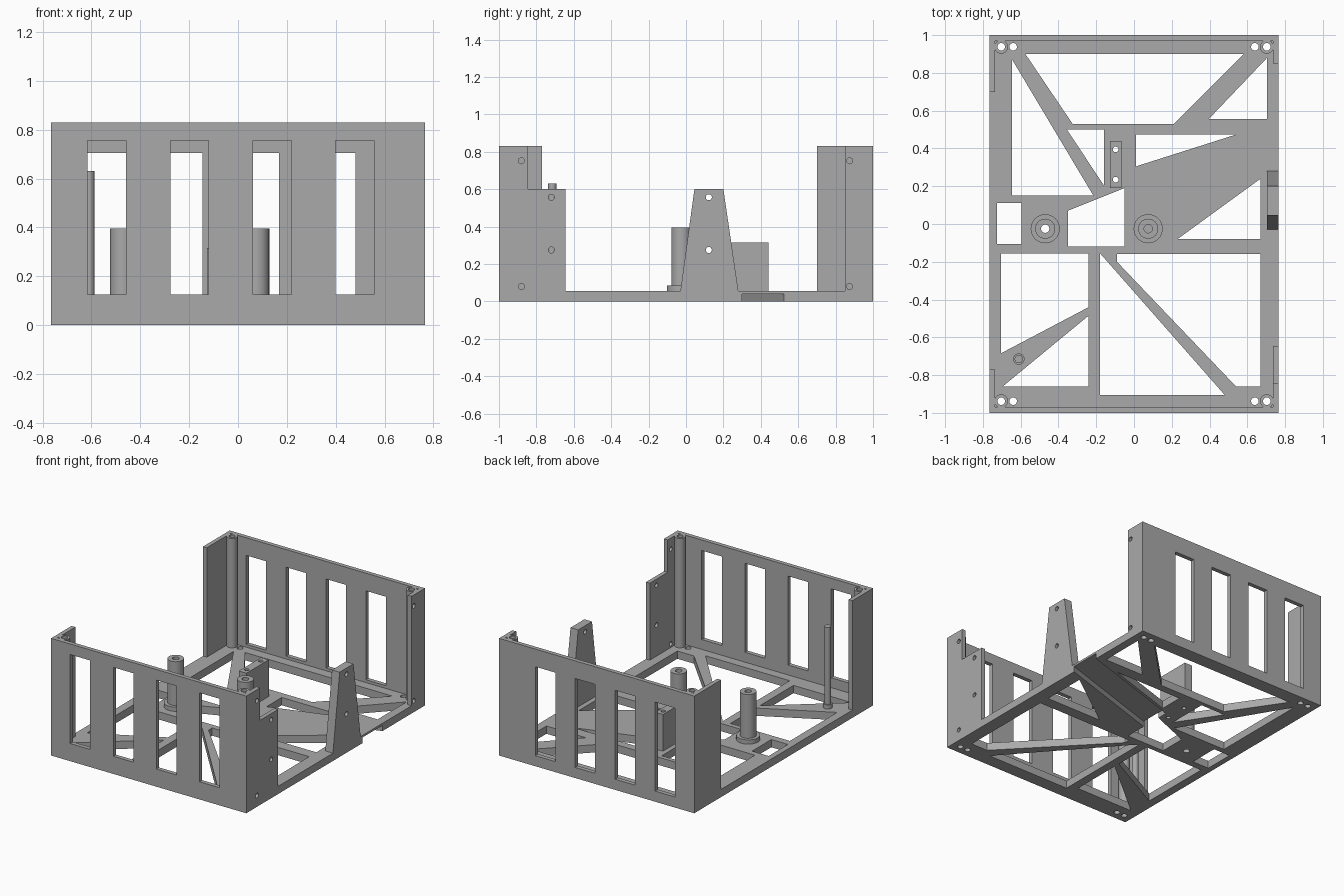
import bpy
import math

old = bpy.data.objects.get("Cube")
if old:
    bpy.data.objects.remove(old)

grey = bpy.data.materials.new("plain grey")
grey.use_nodes = True
GREY = (0.4, 0.4, 0.4, 1)
grey.diffuse_color = GREY
grey.node_tree.nodes["Principled BSDF"].inputs["Base Color"].default_value = GREY


def prisms(name, outlines, low, high, axis="z"):
    """Extrude closed outlines along an axis into one object."""
    place = {"z": lambda a, b, c: (a, b, c),
             "x": lambda a, b, c: (c, a, b),
             "y": lambda a, b, c: (a, c, b)}[axis]
    verts, faces = [], []
    for pts in outlines:
        s, n = len(verts), len(pts)
        area = sum(pts[i - 1][0] * pts[i][1] - pts[i][0] * pts[i - 1][1] for i in range(n))
        if (area < 0) != (axis == "y"):
            pts = pts[::-1]
        verts += [place(a, b, low) for a, b in pts] + [place(a, b, high) for a, b in pts]
        faces.append(list(range(s + n - 1, s - 1, -1)))
        faces.append(list(range(s + n, s + 2 * n)))
        for i in range(n):
            j = (i + 1) % n
            faces.append([s + i, s + j, s + n + j, s + n + i])
    mesh = bpy.data.meshes.new(name)
    mesh.from_pydata(verts, [], faces)
    mesh.materials.append(grey)
    ob = bpy.data.objects.new(name, mesh)
    bpy.context.collection.objects.link(ob)
    return ob


def rect(a0, a1, b0, b1):
    return [(a0, b0), (a1, b0), (a1, b1), (a0, b1)]


def circle(a, b, r, n=32):
    return [(a + r * math.cos(i * math.tau / n), b + r * math.sin(i * math.tau / n)) for i in range(n)]


def combine(ob, other, operation="DIFFERENCE"):
    """Apply a boolean and discard the helper."""
    mod = ob.modifiers.new("cut", "BOOLEAN")
    mod.operation, mod.solver, mod.object = operation, "EXACT", other
    result = bpy.data.meshes.new_from_object(
        ob.evaluated_get(bpy.context.evaluated_depsgraph_get()))
    ob.modifiers.clear()
    ob.data = result
    bpy.data.objects.remove(other)


def smooth(ob):
    bpy.ops.object.select_all(action="DESELECT")
    ob.select_set(True)
    bpy.context.view_layer.objects.active = ob
    bpy.ops.object.shade_smooth_by_angle(angle=math.radians(30))


W, L, H, T = 0.765, 1.0, 0.83, 0.055
SIDES = {"right": -1, "left": 1}
ENDS = {"front": -1, "back": 1}

# Floor plate with truss openings
floor = prisms("floor_plate", [rect(-W, W, -L, L)], 0, T)
openings = [
    [(-0.645, 0.87), (-0.645, 0.15), (-0.215, 0.15)],
    [(-0.575, 0.9), (0.58, 0.9), (0.21, 0.53), (-0.325, 0.53)],
    [(0.705, 0.88), (0.705, 0.555), (0.395, 0.555)],
    [(-0.355, 0.5), (-0.16, 0.5), (-0.16, 0.205)],
    [(0.01, 0.475), (0.545, 0.475), (0.01, 0.305)],
    [(0.67, 0.24), (0.67, -0.08), (0.23, -0.08)],
    [(-0.35, 0.07), (-0.05, 0.19), (-0.05, -0.12), (-0.35, -0.12)],
    rect(-0.725, -0.595, -0.105, 0.11),
    [(-0.705, -0.155), (-0.24, -0.155), (-0.24, -0.44), (-0.705, -0.685)],
    [(-0.24, -0.485), (-0.24, -0.86), (-0.695, -0.86)],
    [(-0.18, -0.155), (-0.18, -0.905), (0.48, -0.905)],
    [(-0.09, -0.16), (0.67, -0.16), (0.67, -0.86), (0.54, -0.86), (-0.09, -0.2)],
]
# Screw holes through the floor
for sx in SIDES.values():
    for sy in ENDS.values():
        openings += [circle(sx * x, sy * 0.938, 0.02) for x in (0.64, 0.703)]
openings += [circle(-0.47, -0.025, 0.022)]
openings += [circle(-0.097, y, 0.015) for y in (0.235, 0.395)]
combine(floor, prisms("cutter", openings, -0.1, 0.2))
# Cable channel on the underside
channel = [(0.8, 0.535), (-0.05, 0.265), (-0.05, 0.04), (0.8, 0.31)]
combine(floor, prisms("cutter", [channel], -0.1, 0.04))

# End walls with four slots each
slots = {"front": (-0.615, 0.338, 0.125), "back": (-0.615, 0.313, 0.075)}
for end, sy in ENDS.items():
    y0, y1 = sorted((sy * 0.97, sy * L))
    wall = prisms(end + "_wall", [rect(-W, W, T, H)], y0, y1, "y")
    x, step, z = slots[end]
    cuts = [rect(x + i * step, x + i * step + 0.157, z, z + 0.63) for i in range(4)]
    combine(wall, prisms("cutter", cuts, y0 - 0.1, y1 + 0.1, "y"))

# Side flanges at the corners
flanges = {
    ("front", "right"): rect(-0.97, -0.77, T, H),
    ("back", "right"): rect(0.7, 0.97, T, H),
    ("back", "left"): rect(0.85, 0.97, T, H),
    ("front", "left"): [(-0.97, T), (-0.645, T), (-0.645, 0.6), (-0.845, 0.6), (-0.845, H), (-0.97, H)],
}
flange_holes = {
    "front": [(-0.88, 0.752), (-0.88, 0.08), (-0.72, 0.557), (-0.72, 0.275)],
    "back": [(0.875, 0.752), (0.875, 0.08)],
}
for (end, side), outline in flanges.items():
    sx, sy = SIDES[side], ENDS[end]
    x0, x1 = sorted((sx * 0.735, sx * W))
    flange = prisms(f"{end}_{side}_flange", [outline], x0, x1, "x")
    if side == "left":
        holes = [circle(y, z, 0.016) for y, z in flange_holes[end]]
        combine(flange, prisms("cutter", holes, 0.6, 0.9, "x"))
    # Bored screw column in the corner
    cx, cy = sx * 0.703, sy * 0.938
    column = prisms(f"{end}_{side}_screw_column", [circle(cx, cy, 0.036)], T, H)
    combine(column, prisms("cutter", [circle(cx, cy, 0.02)], 0, 1))
    smooth(column)

# Tapered side tower
tower = prisms("side_tower", [[(-0.03, T), (0.28, T), (0.2, 0.6), (0.045, 0.6)]], 0.705, W, "x")
holes = [circle(0.122, z, 0.016) for z in (0.557, 0.275)]
combine(tower, prisms("cutter", holes, 0.6, 0.9, "x"))

# Mounting block with two vertical holes
block = prisms("mounting_block", [rect(-0.127, -0.067, 0.19, 0.44)], T, 0.315)
holes = [circle(-0.097, y, 0.015) for y in (0.235, 0.395)]
combine(block, prisms("cutter", holes, 0, 0.4))

# Round standoffs with collars
for name, x, y, r, collar, top, bore in (
        ("right_standoff", -0.47, -0.025, 0.053, 0.077, 0.395, 0.022),
        ("centre_standoff", 0.075, -0.025, 0.053, 0.077, 0.395, 0.022),
        ("tall_pin", -0.61, -0.715, 0.022, 0.03, 0.63, 0)):
    post = prisms(name, [circle(x, y, r)], T, top)
    combine(post, prisms("collar", [circle(x, y, collar)], T, 0.085), "UNION")
    if bore:
        combine(post, prisms("cutter", [circle(x, y, bore)], 0, 1))
    smooth(post)
